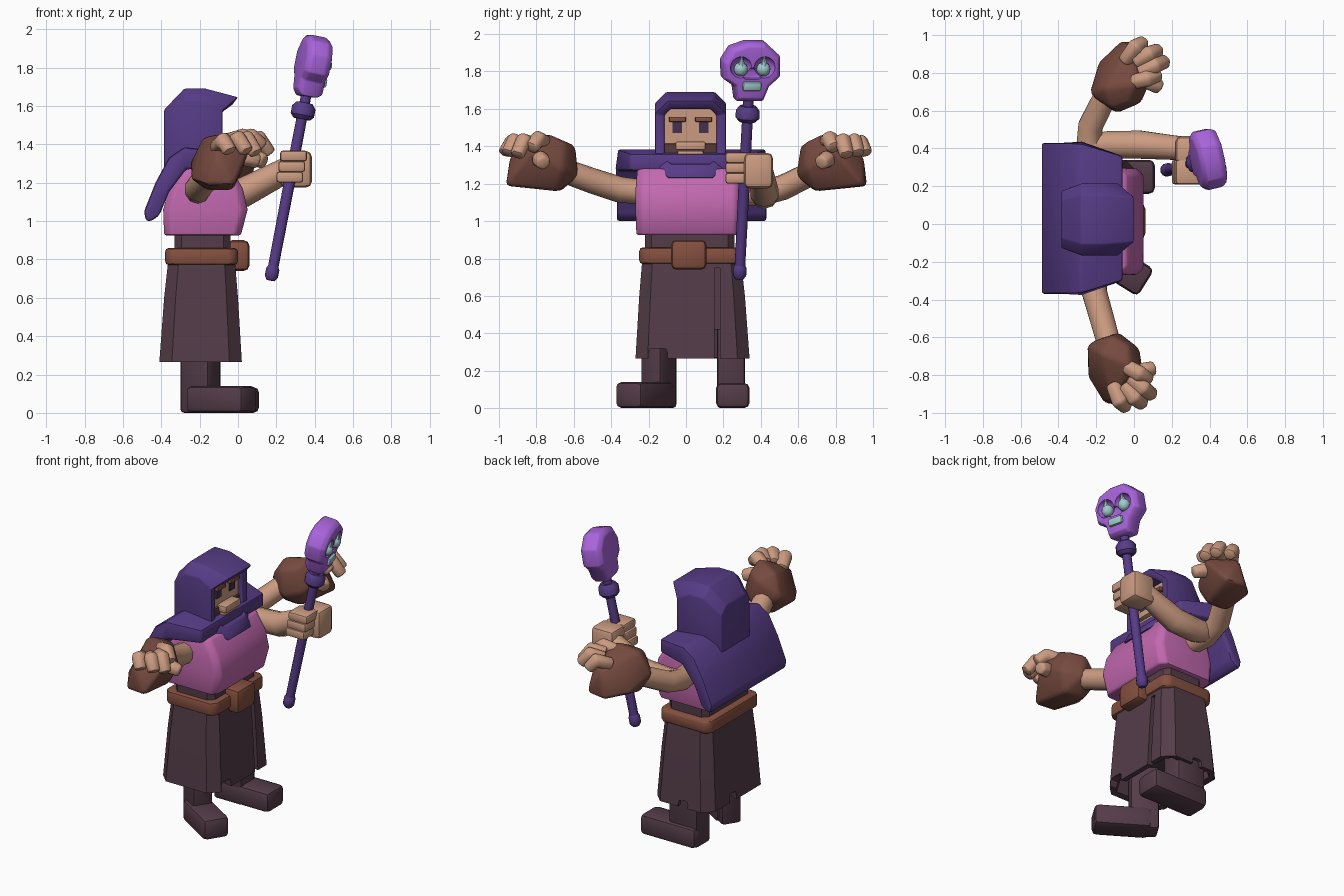
import bpy, bmesh, math
from mathutils import Vector, Matrix

if "Cube" in bpy.data.objects:
    bpy.data.objects.remove(bpy.data.objects["Cube"])


def material(name, *rgb):
    m = bpy.data.materials.new(name)
    m.use_nodes = True
    m.diffuse_color = (*rgb, 1)
    m.node_tree.nodes["Principled BSDF"].inputs["Base Color"].default_value = (*rgb, 1)
    return m


PURPLE = material("deep purple", .095, .045, .24)
VIOLET = material("bright violet", .40, .13, .72)
PINK = material("pink", .54, .14, .43)
SKIN = material("skin", .60, .33, .22)
GLOVE = material("dark leather", .18, .068, .05)
BELT = material("tan leather", .235, .08, .05)
ROBE = material("plum cloth", .088, .045, .065)
TEAL = material("pale teal", .36, .60, .61)
BEARD = material("beard brown", .09, .04, .035)
EYE = material("eye purple", .06, .03, .08)


def put(bm, name, mat, bevel=0.0, xf=None):
    """Bevel the sharp edges, then turn the mesh into a smooth shaded object."""
    bmesh.ops.recalc_face_normals(bm, faces=bm.faces)
    if bevel:
        sharp = [e for e in bm.edges if e.is_manifold and e.calc_face_angle(0) > .5]
        bmesh.ops.bevel(bm, geom=sharp, offset=bevel, segments=2, profile=.5,
                        affect='EDGES', clamp_overlap=True)
    if xf:
        bm.transform(xf)
    me = bpy.data.meshes.new(name)
    bm.to_mesh(me)
    bm.free()
    me.materials.append(mat)
    ob = bpy.data.objects.new(name, me)
    bpy.context.collection.objects.link(ob)
    smooth(ob)
    return ob


def activate(ob):
    bpy.ops.object.select_all(action='DESELECT')
    ob.select_set(True)
    bpy.context.view_layer.objects.active = ob


def smooth(ob):
    activate(ob)
    bpy.ops.object.shade_smooth_by_angle(angle=math.radians(38))


def box(name, lo, hi, mat, bevel=.012, turn=0, xf=None):
    lo, hi = Vector(lo), Vector(hi)
    bm = bmesh.new()
    bmesh.ops.create_cube(bm, size=1, matrix=Matrix.Diagonal((*(hi - lo), 1)))
    place = Matrix.Translation((lo + hi) / 2) @ Matrix.Rotation(math.radians(turn), 4, 'Z')
    return put(bm, name, mat, bevel, xf @ place if xf else place)


def loft(name, rings, mat, bevel=0.0, xf=None):
    bm = bmesh.new()
    rows = [[bm.verts.new(p) for p in r] for r in rings]
    n = len(rows[0])
    for a, b in zip(rows, rows[1:]):
        for i in range(n):
            bm.faces.new((a[i], a[(i + 1) % n], b[(i + 1) % n], b[i]))
    bm.faces.new(rows[0])
    bm.faces.new(rows[-1])
    return put(bm, name, mat, bevel, xf)


def octagon(a0, a1, b0, b1, c):
    return [(a0 + c, b0), (a1 - c, b0), (a1, b0 + c), (a1, b1 - c),
            (a1 - c, b1), (a0 + c, b1), (a0, b1 - c), (a0, b0 + c)]


def level(z, x0, x1, y0, y1, c=.035):
    return [(x, y, z) for x, y in octagon(x0, x1, y0, y1, c)]


def limb(name, path, radii, mat, sides=10, bevel=0.0):
    pts = [Vector(p) for p in path]
    rings = []
    for i, p in enumerate(pts):
        d = pts[min(i + 1, len(pts) - 1)] - pts[max(i - 1, 0)]
        q = d.to_track_quat('Z', 'Y')
        angles = [math.tau * (k + .5) / sides for k in range(sides)]
        rings.append([p + q @ Vector((math.cos(a), math.sin(a), 0)) * radii[i] for a in angles])
    return loft(name, rings, mat, bevel)


def hull(name, pts, mat, bevel):
    bm = bmesh.new()
    for p in pts:
        bm.verts.new(p)
    res = bmesh.ops.convex_hull(bm, input=bm.verts)
    bmesh.ops.delete(bm, geom=[v for v in res["geom_interior"]
                               if isinstance(v, bmesh.types.BMVert)], context='VERTS')
    return put(bm, name, mat, bevel)


def carve(ob, cutters):
    for c in cutters:
        c.hide_render = True
        activate(ob)
        m = ob.modifiers.new("cut", 'BOOLEAN')
        m.object, m.operation, m.solver = c, 'DIFFERENCE', 'EXACT'
        bpy.ops.object.modifier_apply(modifier=m.name)
        bpy.data.objects.remove(c)
    smooth(ob)


# Legs and boots, the right one turned outward
box("right_leg", (-.285, -.21, 0), (-.11, -.08, .6), ROBE, .02, turn=-32)
box("right_boot", (-.26, -.305, 0), (.09, -.135, .14), ROBE, .03, turn=-32)
box("left_leg", (-.30, .165, 0), (-.09, .315, .6), ROBE, .02)
box("left_boot", (-.30, .16, 0), (.11, .34, .135), ROBE, .03)

# Hollow skirt with a front slit and a ragged hem
skirt = loft("skirt", [level(.42, -.34, -.05, -.20, .27), level(.27, -.37, -.02, -.23, .30),
                       level(.265, -.41, .02, -.27, .34, .065),
                       level(.6, -.385, 0, -.25, .315, .06),
                       level(.78, -.365, -.015, -.235, .295, .055)], ROBE)
carve(skirt, [box("slit", (-.06, .152, .2), (.1, .182, .75), ROBE, 0),
              box("front_notch", (-.1, -.2, .2), (.1, -.1, .32), ROBE, .02),
              box("back_notch", (-.5, .05, .2), (-.3, .12, .32), ROBE, .02),
              box("side_notch", (-.25, .25, .2), (-.18, .4, .31), ROBE, .02)])

# Waist, belt and chest
loft("waist", [level(.75, -.33, -.04, -.22, .26), level(.96, -.33, -.04, -.22, .26)], ROBE)
loft("belt", [level(.77, -.38, .0, -.25, .30), level(.86, -.38, .0, -.25, .30)], BELT, .02)
box("buckle", (-.06, -.08, .74), (.06, .11, .90), BELT, .03)
loft("chest", [level(.925, -.385, .015, -.265, .29), level(1.06, -.39, .05, -.27, .295),
               level(1.17, -.36, .025, -.27, .295), level(1.28, -.29, -.04, -.26, .29)],
     PINK, .012)

# Draped cape: one side profile swept across the shoulders
drape = [(-.06, 1.36), (-.28, 1.385), (-.36, 1.33), (-.43, 1.20), (-.49, 1.05), (-.48, 1.0),
         (-.45, 1.0), (-.41, 1.03), (-.36, 1.15), (-.27, 1.27), (-.06, 1.27)]
loft("cape", [[(x, .03 + s * (.33 if x > -.1 else .40), z) for x, z in drape]
              for s in (-1, 1)], PURPLE, .026)

# Hood, with a peaked brim, a jutting collar and a recessed opening
C = .024


def hood_ring(x, w, z0, z1, c, lip=0.0):
    return [(x + lip * (z < z0 + .01 or z > z1 - .01), C + y, z)
            for y, z in octagon(-w, w, z0, z1, c)]


loft("hood", [hood_ring(-.385, .15, 1.23, 1.58, .05), hood_ring(-.28, .19, 1.23, 1.69, .06),
              hood_ring(-.17, .19, 1.23, 1.69, .06), hood_ring(-.08, .19, 1.23, 1.645, .07, .08),
              hood_ring(-.085, .14, 1.305, 1.60, .035, .05), hood_ring(-.14, .14, 1.305, 1.60, .035)],
     PURPLE, .008)

# Face
box("face", (-.3, C - .145, 1.30), (-.115, C + .145, 1.61), SKIN, 0)
box("beard", (-.13, C - .14, 1.30), (-.10, C + .14, 1.415), BEARD, .005)
box("moustache_lip", (-.12, C - .08, 1.38), (-.05, C + .08, 1.425), SKIN, .008)
box("chin", (-.12, C - .07, 1.315), (-.07, C + .07, 1.376), SKIN, .008)
for s, side in ((-1, "right"), (1, "left")):
    y = C + s * .07
    box(side + "_eye", (-.12, y - .025, 1.47), (-.107, y + .025, 1.53), EYE, 0)
    box(side + "_brow", (-.12, y - .045, 1.53), (-.085, y + .045, 1.557), BELT, .005)

# Outstretched arms: the hands are mirrored, with the right one turned outward
GLOVE_PTS = [(-.25, .69, 1.30), (-.10, .585, 1.24), (.03, .64, 1.28), (-.2, .86, 1.22),
             (-.04, .95, 1.36), (.10, .80, 1.37), (.06, .95, 1.19), (-.08, .97, 1.19),
             (-.17, .72, 1.44), (.0, .74, 1.47), (-.13, .61, 1.40), (-.03, .64, 1.42),
             (-.02, .69, 1.16), (-.16, .70, 1.16)]
FINGERS = [((-.06, .86, 1.38), (.00, .94, 1.42), (.04, .96, 1.36)),
           ((.00, .85, 1.40), (.07, .90, 1.43), (.12, .92, 1.36)),
           ((.02, .80, 1.41), (.10, .84, 1.43), (.155, .86, 1.35)),
           ((-.02, .75, 1.42), (.06, .77, 1.44), (.12, .79, 1.39)),
           ((.02, .77, 1.33), (.08, .75, 1.33), (.13, .72, 1.31))]
ARMS = {"left": [(-.22, .2, 1.15), (-.24, .40, 1.15), (-.23, .52, 1.18), (-.14, .70, 1.27)],
        "right": [(-.21, -.2, 1.15), (-.21, -.36, 1.17), (-.17, -.50, 1.215), (-.12, -.68, 1.28)]}
HAND = Vector((-.1, .78, 0))
for s, side, turn, shift in ((1, "left", 0, (.01, 0, 0)), (-1, "right", 15, (-.03, -.02, 0))):
    def to(p):
        q = Matrix.Rotation(math.radians(turn), 3, 'Z') @ (Vector(p) - HAND) + HAND + Vector(shift)
        return q.x, s * q.y, q.z
    limb(side + "_arm", ARMS[side], (.066, .07, .068, .065), SKIN)
    hull(side + "_glove", [to(p) for p in GLOVE_PTS], GLOVE, .02)
    for i, f in enumerate(FINGERS):
        limb(f"{side}_finger_{i + 1}", [to(p) for p in f], (.044, .05, .042), SKIN, 6, .014)

# Third arm and the fist around the staff
limb("staff_arm", [(-.24, .42, 1.16), (-.14, .42, 1.14), (.03, .42, 1.15), (.26, .40, 1.27)],
     (.06, .075, .078, .065), SKIN)
box("fist", (.22, .31, 1.175), (.385, .465, 1.365), SKIN, .03)
for i in range(3):
    z = 1.20 + i * .055
    box(f"fist_finger_{i + 1}", (.20 + i * .01, .21, z), (.34 + i * .01, .34, z + .058), SKIN, .015)

# Staff shaft, end knob and collar
low, high = Vector((.17, .285, .69)), Vector((.36, .335, 1.68))


def along(*ts):
    return [low.lerp(high, t) for t in ts]


limb("staff_shaft", along(.02, .5, 1), (.028, .03, .028), PURPLE)
limb("staff_knob", along(0, .02, .06, .08), (.022, .036, .036, .025), PURPLE)
limb("staff_collar", along(.85, .87, .91, .935), (.045, .064, .064, .045), PURPLE)

# Skull head, tilted along the staff
head = (Matrix.Translation((.39, .342, 1.81)) @ Matrix.Rotation(math.radians(13), 4, 'Z')
        @ Matrix.Rotation(math.radians(11), 4, 'Y'))
outline = [(-.16, .05), (-.115, .125), (-.03, .155), (.07, .155), (.155, .08), (.16, -.03),
           (.1, -.085), (.07, -.165), (-.075, -.165), (-.09, -.085), (-.15, -.045)]
skull = loft("skull", [[(x, y * k, z * k) for y, z in outline]
                       for x, k in ((-.07, .8), (-.045, 1), (.035, 1), (.065, .88))],
             VIOLET, .008, head)
cutters = [box("nose_cut", (.045, -.05, -.04), (.1, .05, .02), VIOLET, .015, 0, head)]
for y in (-.065, .065):
    bm = bmesh.new()
    bmesh.ops.create_icosphere(bm, subdivisions=2, radius=.06)
    cutters.append(put(bm, "socket_cut", VIOLET, 0, head @ Matrix.Translation((.07, y, .025))))
carve(skull, cutters)
box("skull_teeth", (.03, -.052, -.103), (.082, .05, -.053), TEAL, .012, 0, head)
for y, side in ((-.062, "right"), (.062, "left")):
    bm = bmesh.new()
    bmesh.ops.create_uvsphere(bm, u_segments=12, v_segments=8, radius=.038)
    put(bm, side + "_glowing_eye", TEAL, 0, head @ Matrix.Translation((.05, y, .012)))
    bm = bmesh.new()
    bmesh.ops.create_cone(bm, cap_ends=True, segments=8, radius1=.024, radius2=.003, depth=.06)
    put(bm, side + "_eye_flame", TEAL, 0, head @ Matrix.Translation((.06, y, .055)))
